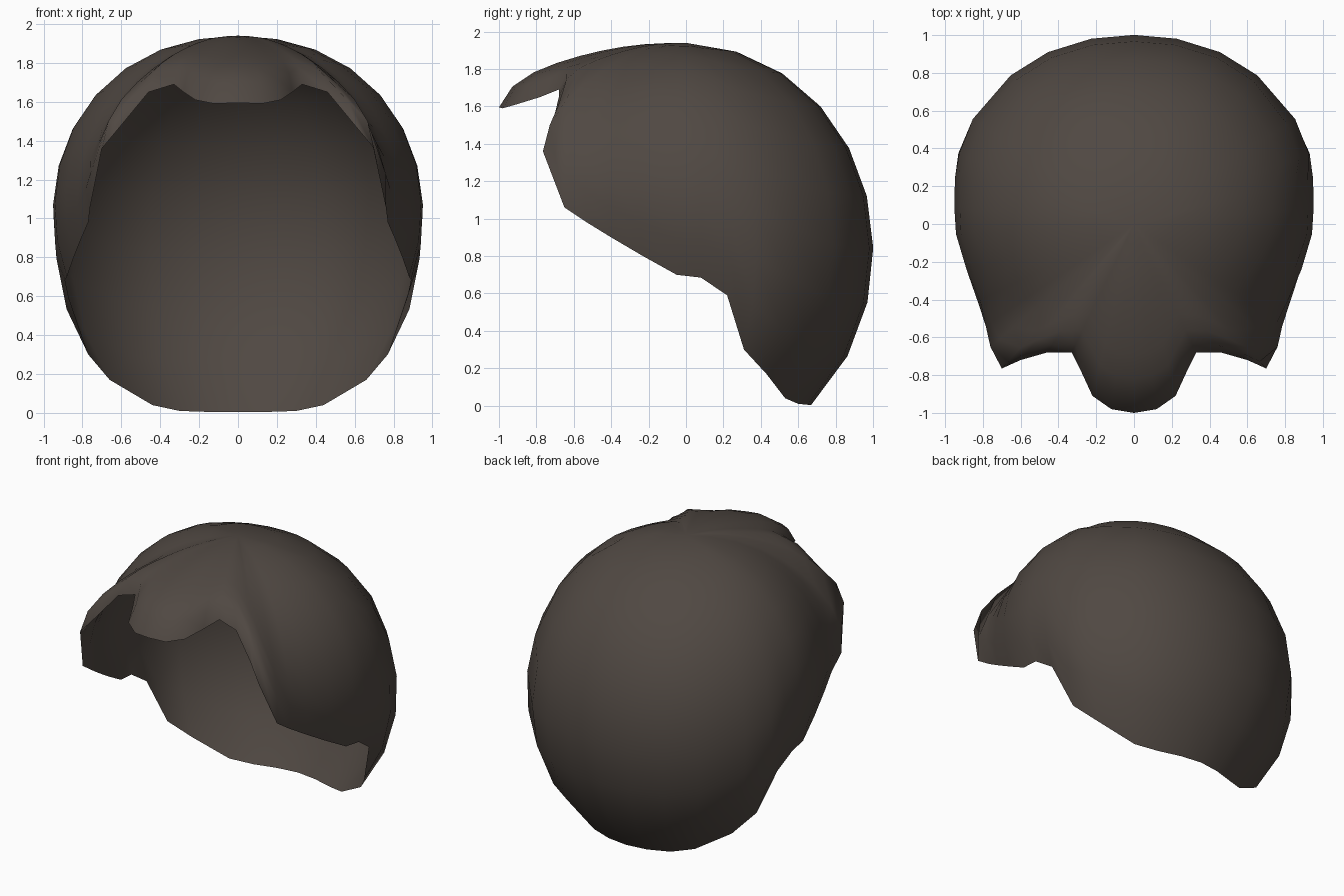
import bpy, bmesh, math
from mathutils import Vector

old = bpy.data.objects.get("Cube")
if old:
    bpy.data.objects.remove(old, do_unlink=True)

CENTRE = Vector((0, 0, 0.96))
RINGS = 9

# Rim of the hair on the left half, from the fringe tip round to the nape
RIM = [(0, -1, 1.595), (.12, -.98, 1.59), (.22, -.91, 1.61), (.28, -.78, 1.65),
       (.33, -.68, 1.69), (.46, -.68, 1.65), (.6, -.72, 1.48), (.7, -.765, 1.36),
       (.76, -.65, 1.06), (.77, -.53, .98), (.805, -.4, .9), (.845, -.23, .8),
       (.88, -.05, .7), (.89, .08, .685), (.87, .22, .59), (.77, .31, .3),
       (.66, .43, .17), (.44, .53, .04), (.3, .6, .01), (.15, .65, .005),
       (0, .67, .005)]


def clamp(value):
    return min(1, max(0, value))


def skull_radius(d):
    """Distance from the centre to the rounded skull along direction d."""
    n = 2.15
    half_width = .975 - .07 * max(0, -d.y)
    radius = ((abs(d.x) / half_width) ** n
              + (math.hypot(d.y, d.z) / .978) ** n) ** (-1 / n)
    return radius - .025 * max(0, d.y)


def strand(rim_point):
    """Points from just below the crown down to one rim point."""
    x, y, z = rim_point
    v = Vector(rim_point) - CENTRE
    angle = math.acos(v.z / v.length)
    side = Vector((v.x, v.y, 0)).normalized()
    flare = v.length - skull_radius(v.normalized())
    power = 1.3 + 2.7 * clamp(1.7 - z)
    # The front edge and the nape curl inward before they end
    curl = .045 * clamp((-y - .35) / .33) + .025 * clamp(y / .6)
    points = []
    for i in range(1, RINGS + 1):
        t = i / RINGS
        d = side * math.sin(angle * t) + Vector((0, 0, math.cos(angle * t)))
        lift = flare * t ** power + curl * math.sin(math.pi * t ** 4)
        points.append(CENTRE + d * (skull_radius(d) + lift))
    return points


# Full loop of rim points, mirrored to the right half
loop = RIM + [(-x, y, z) for x, y, z in reversed(RIM[1:-1])]

bm = bmesh.new()
crown = bm.verts.new(CENTRE + Vector((0, 0, .98)))
strands = [[bm.verts.new(p) for p in strand(r)] for r in loop]
for a, b in zip(strands, strands[1:] + strands[:1]):
    bm.faces.new((crown, a[0], b[0]))
    for i in range(RINGS - 1):
        bm.faces.new((a[i], a[i + 1], b[i + 1], b[i]))
for f in bm.faces:
    f.smooth = True

mesh = bpy.data.meshes.new("hair_shell")
bm.to_mesh(mesh)
bm.free()
hair = bpy.data.objects.new("hair_shell", mesh)
bpy.context.collection.objects.link(hair)

# Dark brown hair colour
brown = bpy.data.materials.new("dark_brown")
brown.use_nodes = True
colour = (.08, .065, .055, 1)
brown.diffuse_color = colour
shader = brown.node_tree.nodes["Principled BSDF"]
shader.inputs["Base Color"].default_value = colour
shader.inputs["Roughness"].default_value = .8
mesh.materials.append(brown)
